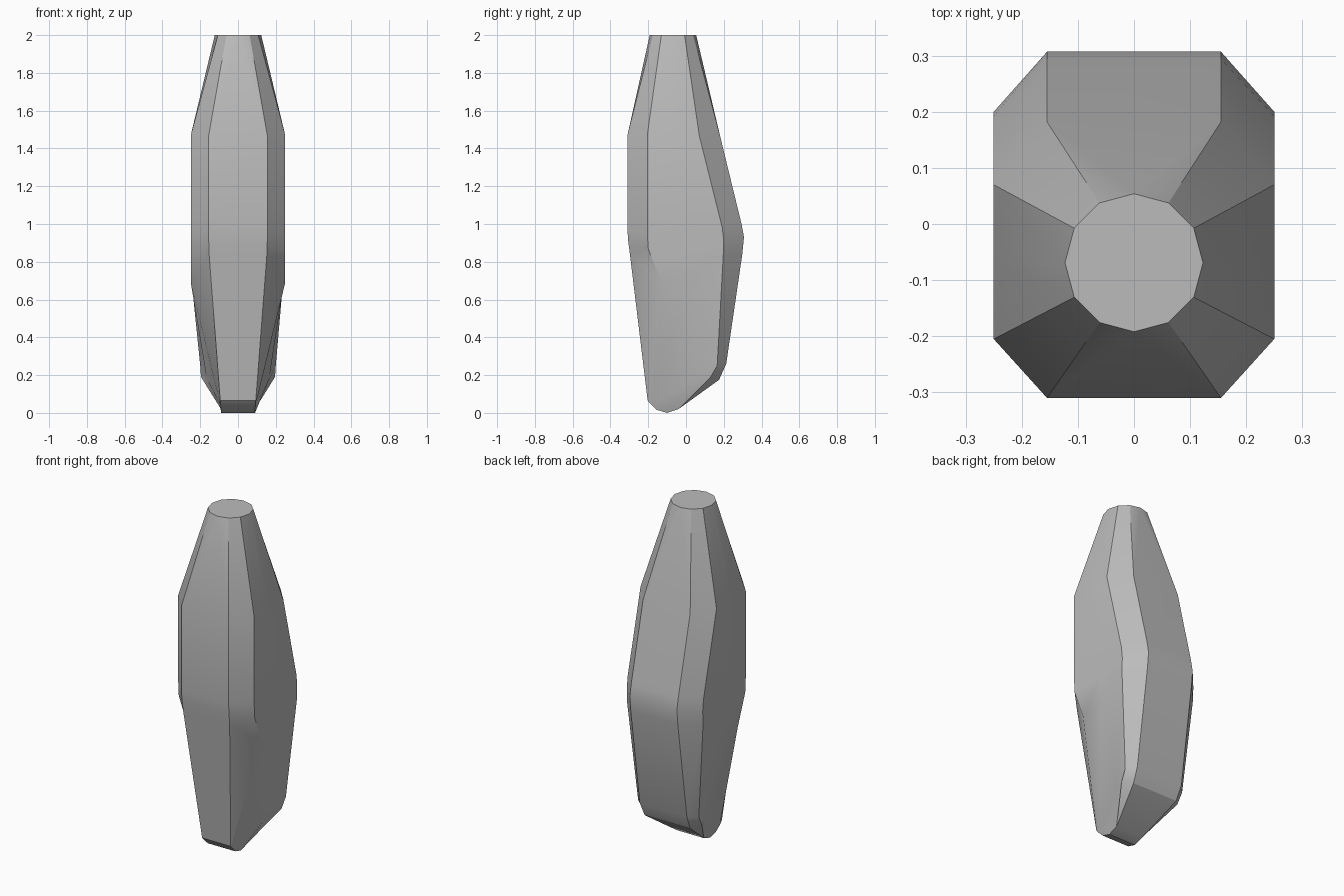
import bpy, bmesh, math

cube = bpy.data.objects.get("Cube")
if cube:
    bpy.data.objects.remove(cube)

grey = bpy.data.materials.new("plain_grey")
grey.use_nodes = True
colour = (0.5, 0.5, 0.5, 1)
grey.diffuse_color = colour
grey.node_tree.nodes["Principled BSDF"].inputs["Base Color"].default_value = colour

# Half sections: back corner, side back, side middle, side front, front corner
sections = [
    [(.155, .182, 1.46), (.25, .07, 1.47), (.25, -.07, 1.47), (.25, -.205, 1.47), (.155, -.31, 1.47)],
    [(.155, .294, 1.0), (.25, .192, .98), (.25, 0, .97), (.25, -.205, .95), (.155, -.31, .97)],
    [(.155, .307, .93), (.25, .2, .91), (.25, .01, .87), (.25, -.2, .87), (.155, -.306, .91)],
    [(.155, .298, .84), (.25, .197, .83), (.25, .03, .74), (.25, -.13, .69), (.153, -.297, .84)],
    [(.155, .213, .26), (.2, .165, .25), (.165, .06, .18), (.094, -.185, .045), (.094, -.203, .065)],
    [(.15, .175, .175), (.196, .13, .19), (.09, -.04, .02), (.09, -.1, .0), (.09, -.155, .016)],
]

bm = bmesh.new()


def full_ring(half):
    """Mirror a half section into a closed ring of ten points."""
    points = half + [(-x, y, z) for x, y, z in reversed(half)]
    return [bm.verts.new(p) for p in points]


rings = [full_ring(s) for s in sections]

# Faceted body
for upper, lower in zip(rings, rings[1:]):
    for i in range(10):
        j = (i + 1) % 10
        bm.faces.new((upper[i], upper[j], lower[j], lower[i]))

# Round neck: twelve sides, running from the back round the model's left side
neck = [bm.verts.new((.123 * math.sin(k * math.pi / 6),
                      -.069 + .123 * math.cos(k * math.pi / 6), 2)) for k in range(12)]
bm.faces.new(neck)
shoulder = rings[0]
for i in range(9):
    k = i + 1 if i < 5 else i + 2
    if i == 4:
        bm.faces.new((neck[5], neck[6], shoulder[4]))
        bm.faces.new((neck[6], shoulder[5], shoulder[4]))
        bm.faces.new((neck[6], neck[7], shoulder[5]))
    else:
        bm.faces.new((neck[k], neck[k + 1], shoulder[i + 1], shoulder[i]))
bm.faces.new((neck[11], neck[0], shoulder[9]))
bm.faces.new((neck[0], shoulder[0], shoulder[9]))
bm.faces.new((neck[0], neck[1], shoulder[0]))

# Sloping underside with a rounded front lip
base = rings[-1]
bm.faces.new((base[0], base[1], base[2]))
bm.faces.new((base[9], base[7], base[8]))
for a, b in ((0, 2), (2, 3), (3, 4)):
    bm.faces.new((base[a], base[b], base[9 - b], base[9 - a]))

bmesh.ops.recalc_face_normals(bm, faces=bm.faces)
mesh = bpy.data.meshes.new("faceted_body")
bm.to_mesh(mesh)
bm.free()
mesh.materials.append(grey)
body = bpy.data.objects.new("faceted_body", mesh)
bpy.context.collection.objects.link(body)

bpy.ops.object.select_all(action="DESELECT")
body.select_set(True)
bpy.context.view_layer.objects.active = body
bpy.ops.object.shade_smooth_by_angle(angle=math.radians(30))
